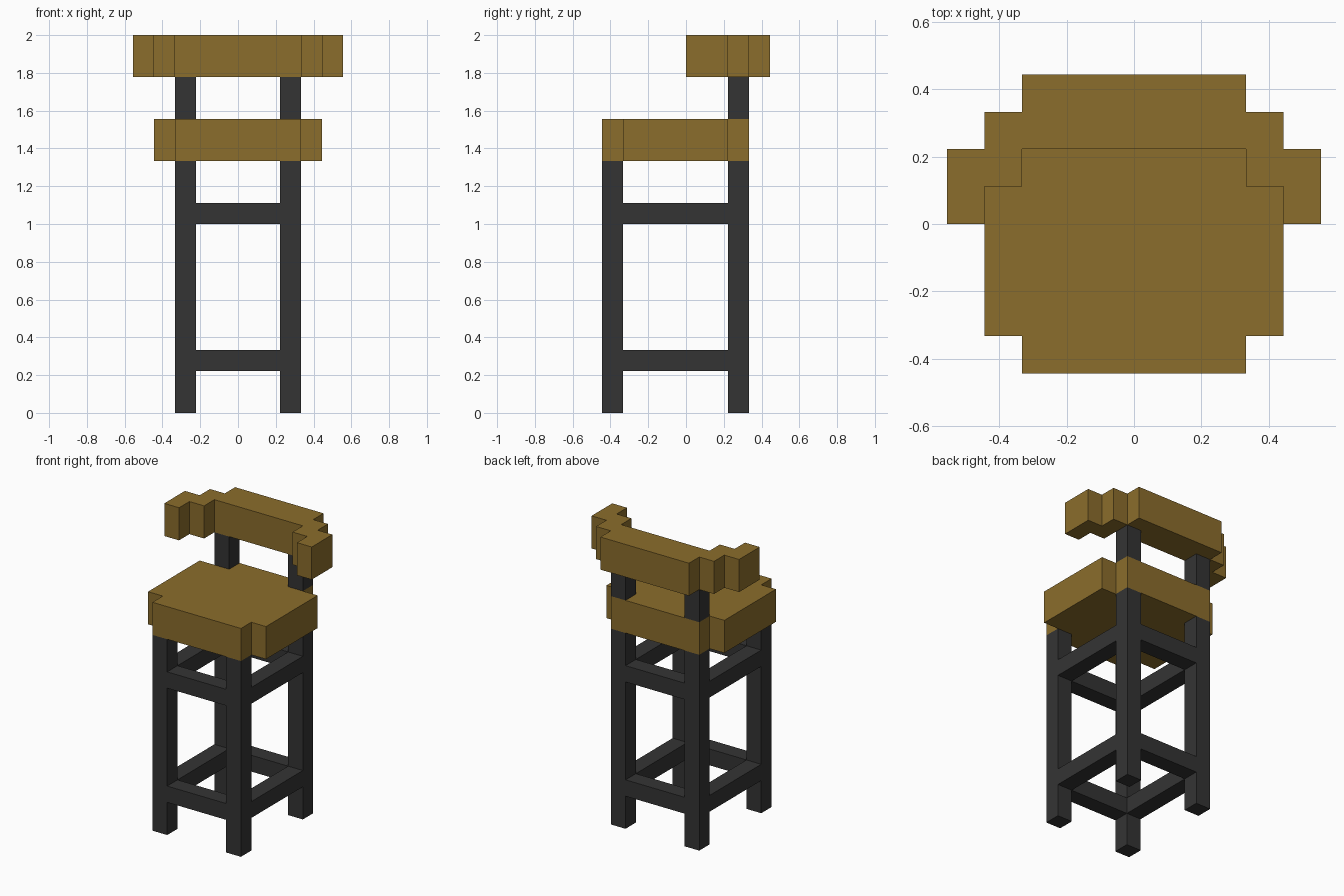
import bpy, bmesh

if "Cube" in bpy.data.objects:
    bpy.data.objects.remove(bpy.data.objects["Cube"], do_unlink=True)

U = 1 / 9  # block size; all parts are laid out in whole blocks


def material(name, colour):
    mat = bpy.data.materials.new(name)
    mat.use_nodes = True
    mat.diffuse_color = colour
    mat.node_tree.nodes["Principled BSDF"].inputs["Base Color"].default_value = colour
    return mat


wood = material("brown_wood", (0.258, 0.153, 0.025, 1))
metal = material("dark_grey_metal", (0.034, 0.034, 0.034, 1))


def prism(name, plan, bottom, top, mat):
    """Extrude a plan outline (in blocks) from bottom to top."""
    bm = bmesh.new()
    face = bm.faces.new([bm.verts.new((x * U, y * U, bottom * U)) for x, y in plan])
    side = bmesh.ops.extrude_face_region(bm, geom=[face])
    moved = [v for v in side["geom"] if isinstance(v, bmesh.types.BMVert)]
    bmesh.ops.translate(bm, verts=moved, vec=(0, 0, (top - bottom) * U))
    bmesh.ops.recalc_face_normals(bm, faces=bm.faces)
    mesh = bpy.data.meshes.new(name)
    bm.to_mesh(mesh)
    bm.free()
    mesh.materials.append(mat)
    obj = bpy.data.objects.new(name, mesh)
    bpy.context.collection.objects.link(obj)
    return obj


def box(name, x0, x1, y0, y1, z0, z1, mat):
    return prism(name, [(x0, y0), (x1, y0), (x1, y1), (x0, y1)], z0, z1, mat)


def mirrored(half):
    """Close a left-hand half outline with its mirror image."""
    return half + [(-x, y) for x, y in reversed(half)]


# Seat with notched corners
prism("seat", mirrored([(3, -4), (3, -3), (4, -3), (4, 2), (3, 2), (3, 3)]), 12, 14, wood)

# Stepped backrest wrapping forward into short arms
prism("backrest", mirrored([(3, 4), (3, 3), (4, 3), (4, 2), (5, 2), (5, 0),
                            (4, 0), (4, 1), (3, 1), (3, 2)]), 16, 18, wood)

# Legs, with back posts rising from the seat to the backrest
for side, x in (("left", 2), ("right", -3)):
    box(f"front_leg_{side}", x, x + 1, -4, -3, 0, 12, metal)
    box(f"back_leg_{side}", x, x + 1, 2, 3, 0, 12, metal)
    box(f"back_post_{side}", x, x + 1, 2, 3, 14, 16, metal)

# Two rings of rails between the legs
for level, z in (("lower", 2), ("upper", 9)):
    for end, y in (("front", -4), ("back", 2)):
        box(f"{level}_rail_{end}", -2, 2, y, y + 1, z, z + 1, metal)
    for side, x in (("left", 2), ("right", -3)):
        box(f"{level}_rail_{side}", x, x + 1, -3, 2, z, z + 1, metal)
